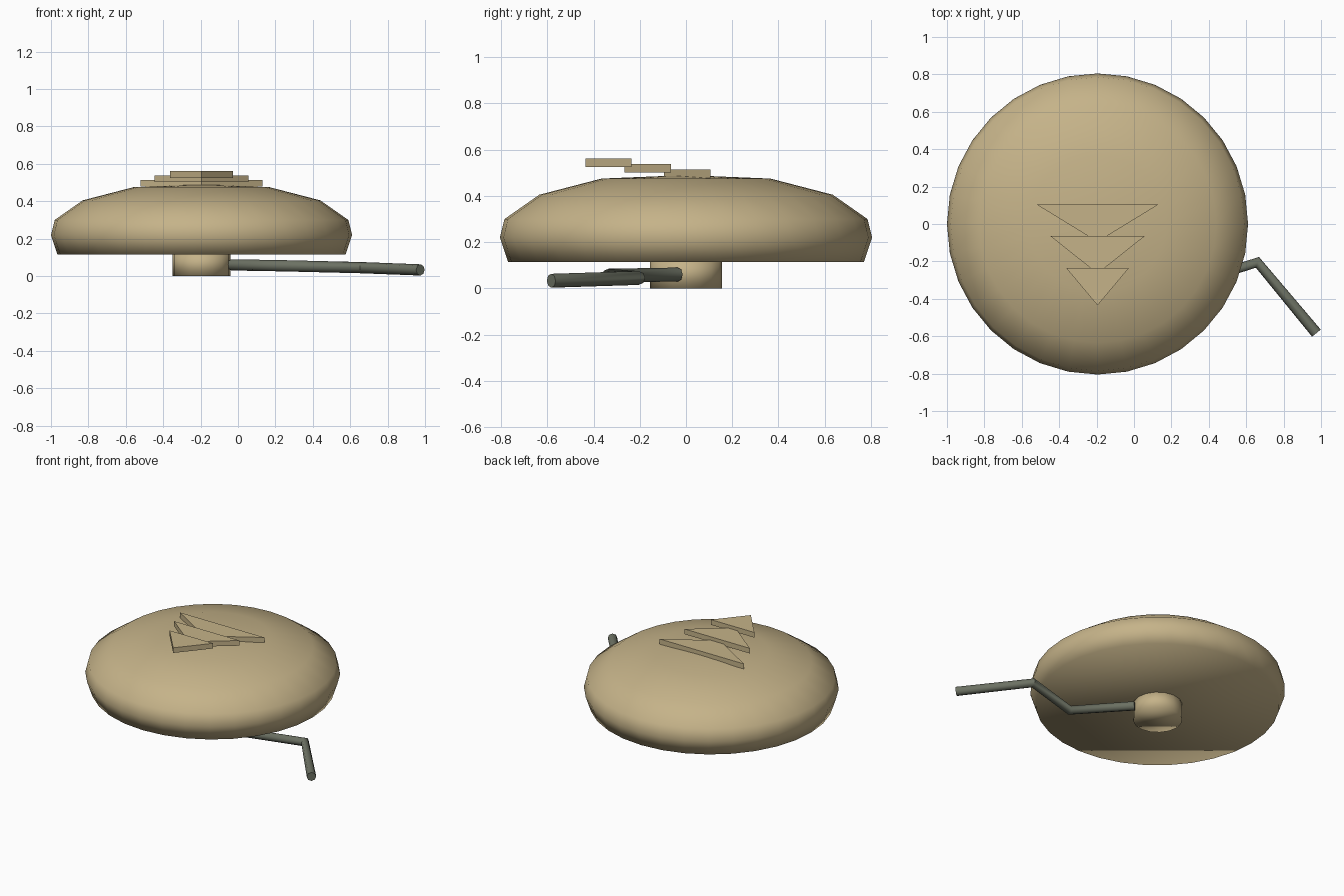
import bpy, bmesh, math

if "Cube" in bpy.data.objects:
    bpy.data.objects.remove(bpy.data.objects["Cube"])

CX = -0.195  # x of the disc centre


def material(name, rgb):
    m = bpy.data.materials.new(name)
    m.diffuse_color = (*rgb, 1)
    m.use_nodes = True
    m.node_tree.nodes["Principled BSDF"].inputs["Base Color"].default_value = m.diffuse_color
    return m


tan = material("tan", (0.56, 0.45, 0.25))
dark = material("dark_metal", (0.15, 0.165, 0.125))


def finish(name, bm, mat, smooth):
    bmesh.ops.recalc_face_normals(bm, faces=bm.faces)
    me = bpy.data.meshes.new(name)
    bm.to_mesh(me)
    bm.free()
    me.materials.append(mat)
    for p in me.polygons:
        p.use_smooth = smooth
    ob = bpy.data.objects.new(name, me)
    bpy.context.collection.objects.link(ob)
    return ob


def lathe(name, profile, sides, mat, tip=None):
    """Stack rings of (radius, z) from bottom to top, capped at both ends."""
    bm = bmesh.new()
    rings = [[bm.verts.new((CX + r * math.sin(2 * math.pi * i / sides),
                            r * math.cos(2 * math.pi * i / sides), z))
              for i in range(sides)] for r, z in profile]
    for a, b in zip(rings, rings[1:]):
        for i in range(sides):
            j = (i + 1) % sides
            bm.faces.new((a[i], a[j], b[j], b[i]))
    bm.faces.new(rings[0])
    if tip is None:
        bm.faces.new(rings[-1])
    else:
        t = bm.verts.new((CX, 0, tip))
        for i in range(sides):
            bm.faces.new((rings[-1][i], rings[-1][(i + 1) % sides], t))
    return finish(name, bm, mat, True)


def sweep(name, points, radius, sides, mat):
    """Round tube along a path, with mitred bends and flat ends."""
    cu = bpy.data.curves.new(name + "_path", 'CURVE')
    cu.dimensions = '3D'
    cu.bevel_depth = radius
    cu.bevel_resolution = (sides - 4) // 2
    cu.use_fill_caps = True
    sp = cu.splines.new('POLY')
    sp.points.add(len(points) - 1)
    for p, co in zip(sp.points, points):
        p.co = (*co, 1)
    tmp = bpy.data.objects.new(name + "_path", cu)
    bpy.context.collection.objects.link(tmp)
    bpy.context.view_layer.update()
    bm = bmesh.new()
    bm.from_mesh(tmp.evaluated_get(bpy.context.evaluated_depsgraph_get()).to_mesh())
    bmesh.ops.remove_doubles(bm, verts=bm.verts, dist=1e-5)
    bpy.data.objects.remove(tmp)
    return finish(name, bm, mat, True)


# Domed disc body
lathe("domed_body", [(0.77, 0.115), (0.805, 0.22), (0.785, 0.30),
                     (0.635, 0.405), (0.365, 0.475)], 32, tan, tip=0.49)

# Round foot under the body
lathe("base_peg", [(0.155, 0.0), (0.155, 0.13)], 16, tan)

# Stepped triangular plates on top, pointing to the front
for k, (half, y, z) in enumerate([(0.327, 0.105, 0.478),
                                  (0.252, -0.065, 0.502),
                                  (0.168, -0.235, 0.525)]):
    bm = bmesh.new()
    f = bm.faces.new([bm.verts.new(c) for c in ((CX - half, y, z), (CX, y - 0.2, z),
                                                (CX + half, y, z))])
    up = bmesh.ops.extrude_face_region(bm, geom=[f])
    bmesh.ops.translate(bm, vec=(0, 0, 0.036),
                        verts=[v for v in up["geom"] if isinstance(v, bmesh.types.BMVert)])
    finish(f"top_triangle_{k + 1}", bm, tan, False)

# Bent cable leaving the foot
cable = sweep("bent_cable", [(-0.035, -0.035, 0.06), (0.25, -0.335, 0.055),
                             (0.66, -0.205, 0.045), (0.975, -0.583, 0.033)], 0.03, 8, dark)
bpy.context.view_layer.objects.active = cable
cable.select_set(True)
bpy.ops.object.shade_smooth_by_angle(angle=math.radians(60))
